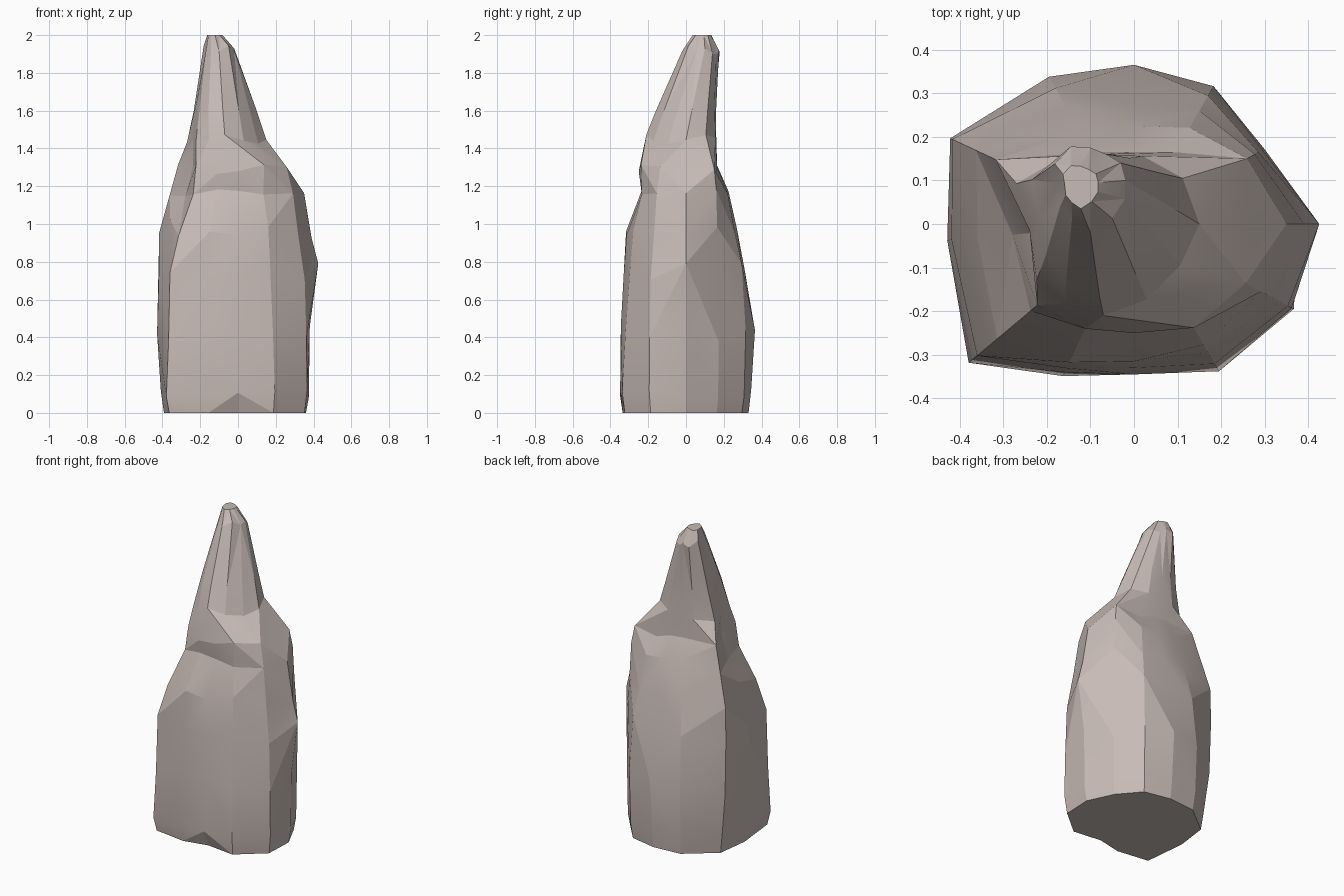
import bpy, bmesh, math, random

if "Cube" in bpy.data.objects:
    bpy.data.objects.remove(bpy.data.objects["Cube"])

random.seed(4)

# Directions (degrees, 0 = +x, 90 = back) of the spine lines round the rock
ANGLES = [0, 30, 60, 90, 120, 155, 185, 220, 245, 270, 300, 332]

# Height, then the radius along each direction
RINGS = [
    (0.10, .375, .34, .355, .345, .38, .42, .41, .495, .385, .345, .39, .415),
    (0.42, .38, .345, .365, .365, .39, .455, .43, .48, .375, .345, .37, .41),
    (0.75, .425, .34, .34, .305, .36, .465, .42, .47, .365, .33, .34, .40),
    (0.97, .39, .33, .30, .27, .31, .46, .36, .41, .35, .315, .32, .36),
    (1.17, .35, .32, .255, .225, .245, .40, .28, .31, .255, .235, .27, .33),
    (1.29, .27, .30, .19, .165, .19, .35, .24, .29, .265, .25, .275, .29),
    (1.45, .22, .21, .18, .16, .18, .22, .17, .20, .20, .21, .20, .20),
    (1.62, .18, .17, .14, .13, .14, .17, .14, .16, .18, .19, .17, .16),
    (1.92, .08, .08, .07, .075, .09, .09, .075, .09, .10, .12, .10, .09),
]
# The spire leans left and back above the shoulder
LEAN = {1.45: (-.07, 0), 1.62: (-.08, .03), 1.92: (-.10, .10)}


def ring_points(z, radii, cx, cy, scale=1.0, wobble=0.0):
    pts = []
    for a, r in zip(ANGLES, radii):
        t = math.radians(a)
        pts.append((cx + r * scale * math.cos(t), cy + r * scale * math.sin(t),
                    z + random.uniform(-wobble, wobble)))
    return pts


# Base ring tucked under, body rings, small tilted tip
sections = [ring_points(0, RINGS[0][1:], 0, 0, 0.96)]
for i, (z, *radii) in enumerate(RINGS):
    cx, cy = LEAN.get(z, (0, 0))
    wobble = 0.05 if 0 < i < 4 else 0.025
    sections.append(ring_points(z, radii, cx, cy, 1.0, wobble))
sections.append(ring_points(2.0, RINGS[-1][1:], -.122, .095, 0.5))

bm = bmesh.new()
loops = [[bm.verts.new(p) for p in s] for s in sections]

# Shallow hollow at the foot of the front
loops[0][9].co.y += 0.03

# Triangulated skin, choosing the diagonal that bulges outward
n = len(ANGLES)
for lo, hi in zip(loops, loops[1:]):
    for i in range(n):
        j = (i + 1) % n
        a, b, c, d = lo[i], lo[j], hi[j], hi[i]
        if (a.co + c.co).xy.length >= (b.co + d.co).xy.length:
            bm.faces.new((a, b, c))
            bm.faces.new((a, c, d))
        else:
            bm.faces.new((a, b, d))
            bm.faces.new((b, c, d))
bm.faces.new(loops[0][::-1])
bm.faces.new(loops[-1])
bmesh.ops.recalc_face_normals(bm, faces=bm.faces)

mesh = bpy.data.meshes.new("rock_spire")
bm.to_mesh(mesh)
bm.free()

# Pale warm grey stone
stone = bpy.data.materials.new("pale_stone")
stone.diffuse_color = (0.57, 0.495, 0.465, 1)
stone.use_nodes = True
stone.node_tree.nodes["Principled BSDF"].inputs["Base Color"].default_value = stone.diffuse_color
mesh.materials.append(stone)

rock = bpy.data.objects.new("rock_spire", mesh)
bpy.context.collection.objects.link(rock)
bpy.context.view_layer.objects.active = rock
rock.select_set(True)
bpy.ops.object.shade_smooth_by_angle(angle=math.radians(12))
